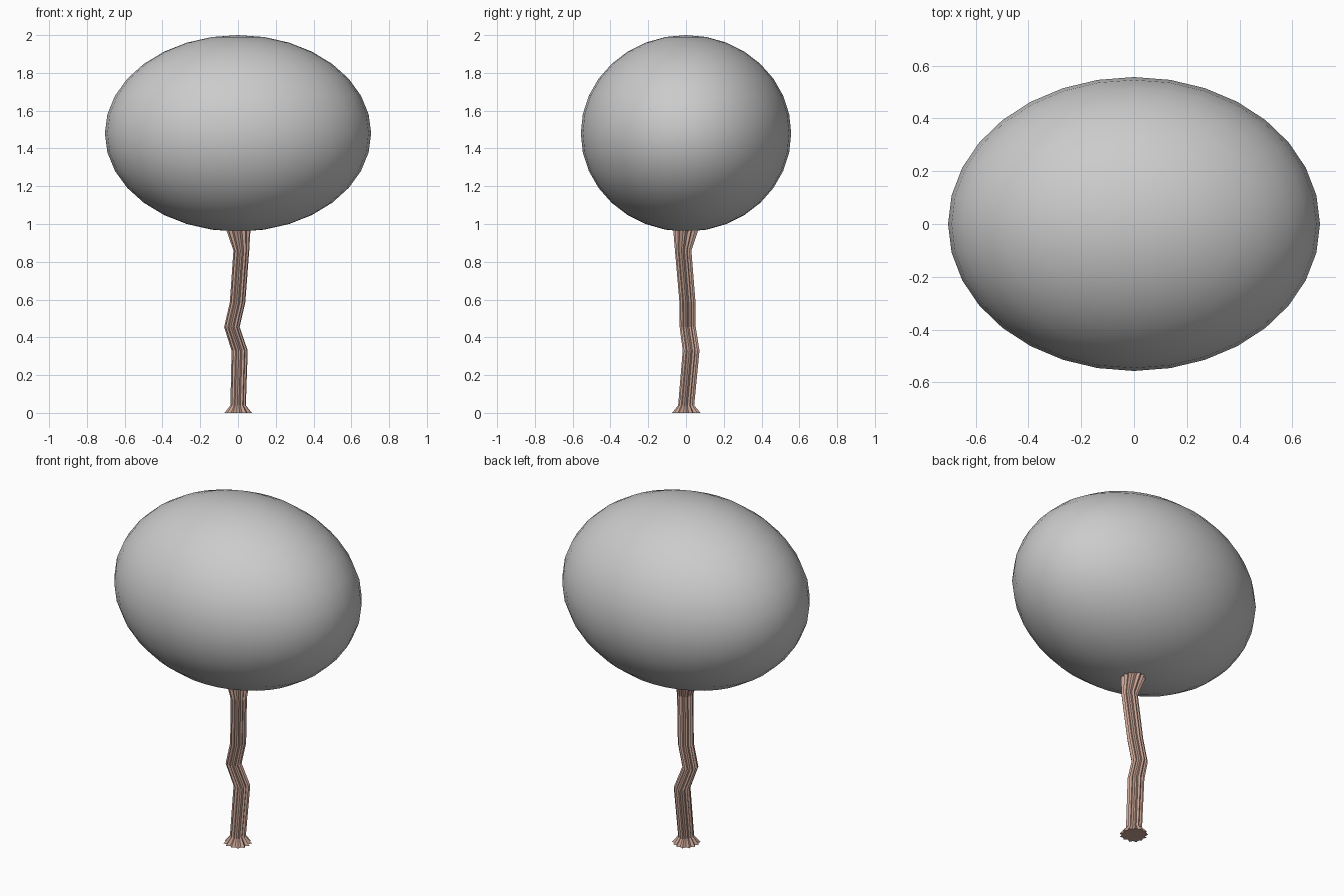
import bpy, bmesh, math, random

if "Cube" in bpy.data.objects:
    bpy.data.objects.remove(bpy.data.objects["Cube"])

random.seed(4)

# Crown: smooth ellipsoid
bpy.ops.mesh.primitive_uv_sphere_add(segments=32, ring_count=16, radius=1, location=(0, 0, 1.48))
crown = bpy.context.object
crown.name = "crown"
crown.scale = (0.705, 0.557, 0.52)
bpy.ops.object.transform_apply(location=False, rotation=False, scale=True)
bpy.ops.object.shade_smooth()

# Trunk: grooved bark profile swept along a crooked path (x, y, z, radius)
PATH = [
    (0.00, 0.000, 0.00, 0.078),
    (0.00, 0.000, 0.04, 0.044),
    (0.008, 0.026, 0.33, 0.046),
    (-0.033, 0.008, 0.455, 0.044),
    (-0.003, 0.007, 0.585, 0.044),
    (0.017, -0.016, 0.86, 0.045),
    (0.00, -0.002, 0.975, 0.070),
]
SIDES = 26
grooves = [random.uniform(0.93, 1.0) if i % 2 == 0 else random.uniform(0.74, 0.86)
           for i in range(SIDES)]

bm = bmesh.new()
rings = []
for x, y, z, r in PATH:
    ring = []
    for i, g in enumerate(grooves):
        a = 2 * math.pi * i / SIDES
        ring.append(bm.verts.new((x + r * g * math.cos(a), y + r * g * math.sin(a), z)))
    rings.append(ring)
for low, high in zip(rings, rings[1:]):
    for i in range(SIDES):
        j = (i + 1) % SIDES
        bm.faces.new((low[i], low[j], high[j], high[i]))
bm.faces.new(rings[0][::-1])
bm.faces.new(rings[-1])
mesh = bpy.data.meshes.new("trunk")
bm.to_mesh(mesh)
bm.free()
trunk = bpy.data.objects.new("trunk", mesh)
bpy.context.collection.objects.link(trunk)

# Bark colour
bark = bpy.data.materials.new("bark")
bark.diffuse_color = (0.56, 0.36, 0.29, 1)
bark.use_nodes = True
bark.node_tree.nodes["Principled BSDF"].inputs["Base Color"].default_value = bark.diffuse_color
mesh.materials.append(bark)
